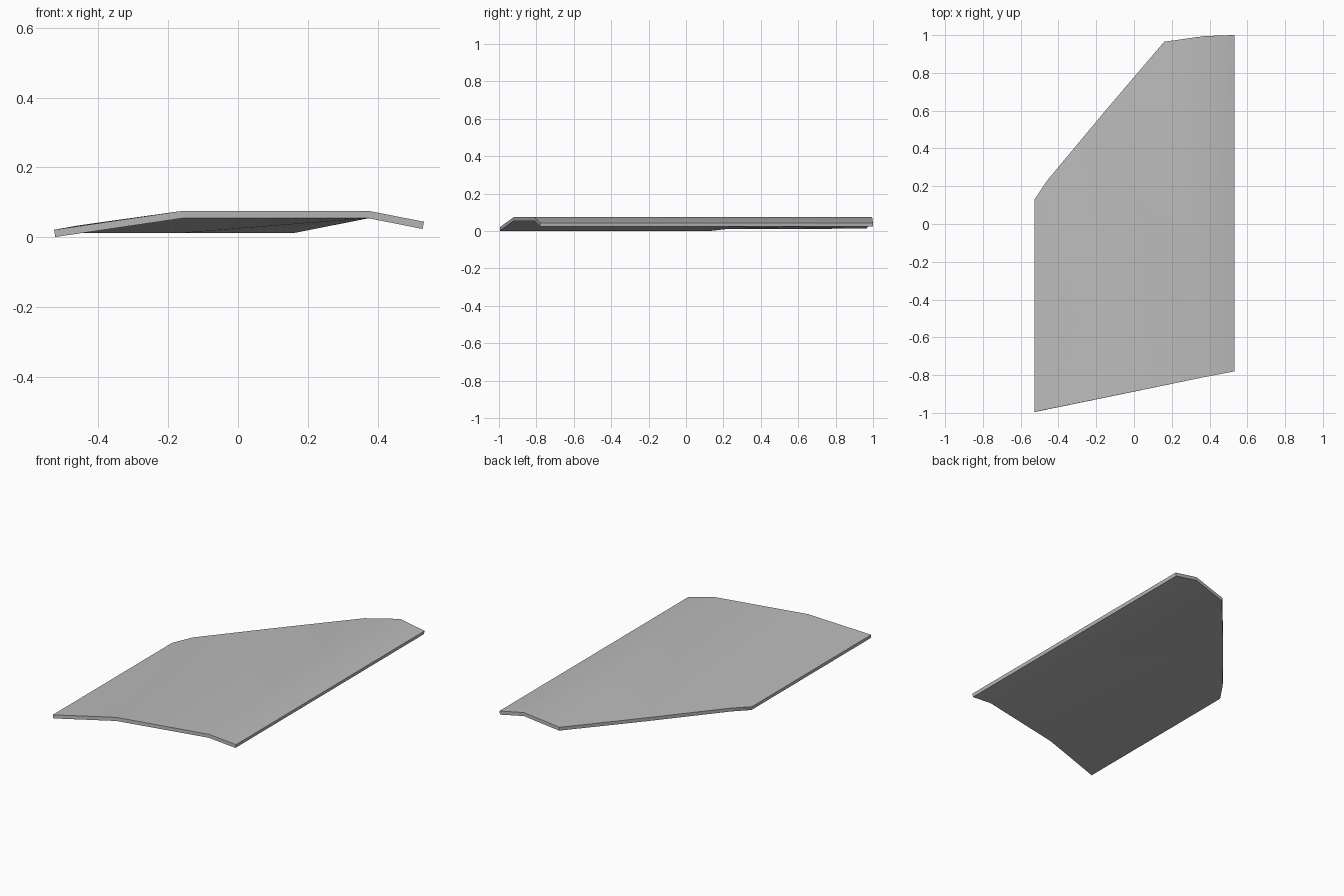
import bpy
import bmesh
import math

cube = bpy.data.objects.get("Cube")
if cube:
    bpy.data.objects.remove(cube, do_unlink=True)

# Plain grey finish
grey = bpy.data.materials.new("light_grey")
grey.use_nodes = True
colour = (0.5, 0.5, 0.5, 1)
grey.diffuse_color = colour
grey.node_tree.nodes["Principled BSDF"].inputs["Base Color"].default_value = colour

# Upper skin: bent front edge, and a back edge that droops along the diagonal
front = [(-0.527, -0.995, 0.021), (-0.16, -0.92, 0.075),
         (0.375, -0.81, 0.075), (0.533, -0.78, 0.044)]
back = [(-0.527, 0.13, 0.021), (-0.46, 0.23, 0.033), (-0.16, 0.59, 0.033),
        (0.16, 0.965, 0.033), (0.375, 0.995, 0.075), (0.533, 1.0, 0.044)]

bm = bmesh.new()
f = [bm.verts.new(p) for p in front]
b = [bm.verts.new(p) for p in back]

# Left flank, raised centre and right flank
for face in [(f[0], f[1], b[0]), (b[0], f[1], b[1]), (b[1], f[1], b[2]),
             (f[1], f[2], b[2]), (b[2], f[2], b[3]), (b[3], f[2], b[4]),
             (f[2], f[3], b[5], b[4])]:
    bm.faces.new(face)
mesh = bpy.data.meshes.new("bent_panel")
bm.to_mesh(mesh)
bm.free()
mesh.materials.append(grey)
panel = bpy.data.objects.new("bent_panel", mesh)
bpy.context.collection.objects.link(panel)

# Sheet thickness, grown downwards
sheet = panel.modifiers.new("thickness", "SOLIDIFY")
sheet.thickness = 0.021
sheet.offset = -1

# Smooth bends, sharp rim
bpy.ops.object.select_all(action="DESELECT")
panel.select_set(True)
bpy.context.view_layer.objects.active = panel
bpy.ops.object.modifier_apply(modifier=sheet.name)
bpy.ops.object.shade_smooth_by_angle(angle=math.radians(35))
